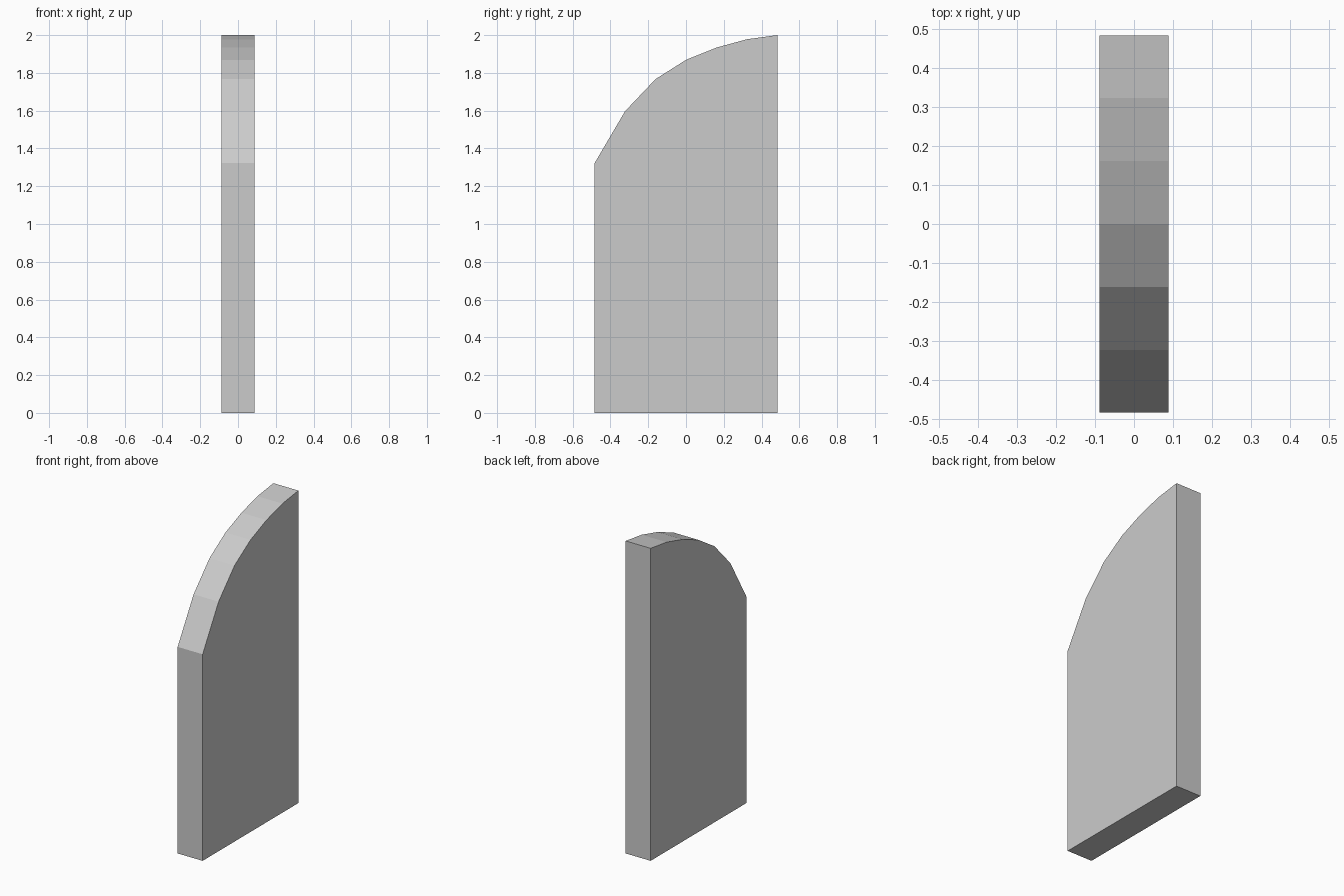
import bpy
import bmesh

if "Cube" in bpy.data.objects:
    bpy.data.objects.remove(bpy.data.objects["Cube"])

HALF_DEPTH = 0.484
HALF_THICK = 0.0885
# Heights of the faceted curved top, evenly spaced from front to back
TOP_HEIGHTS = [1.322, 1.597, 1.767, 1.869, 1.934, 1.978, 2.0]

# Side profile: flat base, upright edges, quarter-arch top
steps = len(TOP_HEIGHTS) - 1
profile = [(HALF_DEPTH, 0.0), (-HALF_DEPTH, 0.0)]
profile += [(-HALF_DEPTH + 2 * HALF_DEPTH * i / steps, z)
            for i, z in enumerate(TOP_HEIGHTS)]

# Extrude the profile across the panel thickness
bm = bmesh.new()
face = bm.faces.new([bm.verts.new((-HALF_THICK, y, z)) for y, z in profile])
extruded = bmesh.ops.extrude_face_region(bm, geom=[face])
moved = [g for g in extruded["geom"] if isinstance(g, bmesh.types.BMVert)]
bmesh.ops.translate(bm, verts=moved, vec=(2 * HALF_THICK, 0, 0))
bmesh.ops.recalc_face_normals(bm, faces=bm.faces)

mesh = bpy.data.meshes.new("curved_top_panel")
bm.to_mesh(mesh)
bm.free()
panel = bpy.data.objects.new("curved_top_panel", mesh)
bpy.context.collection.objects.link(panel)
